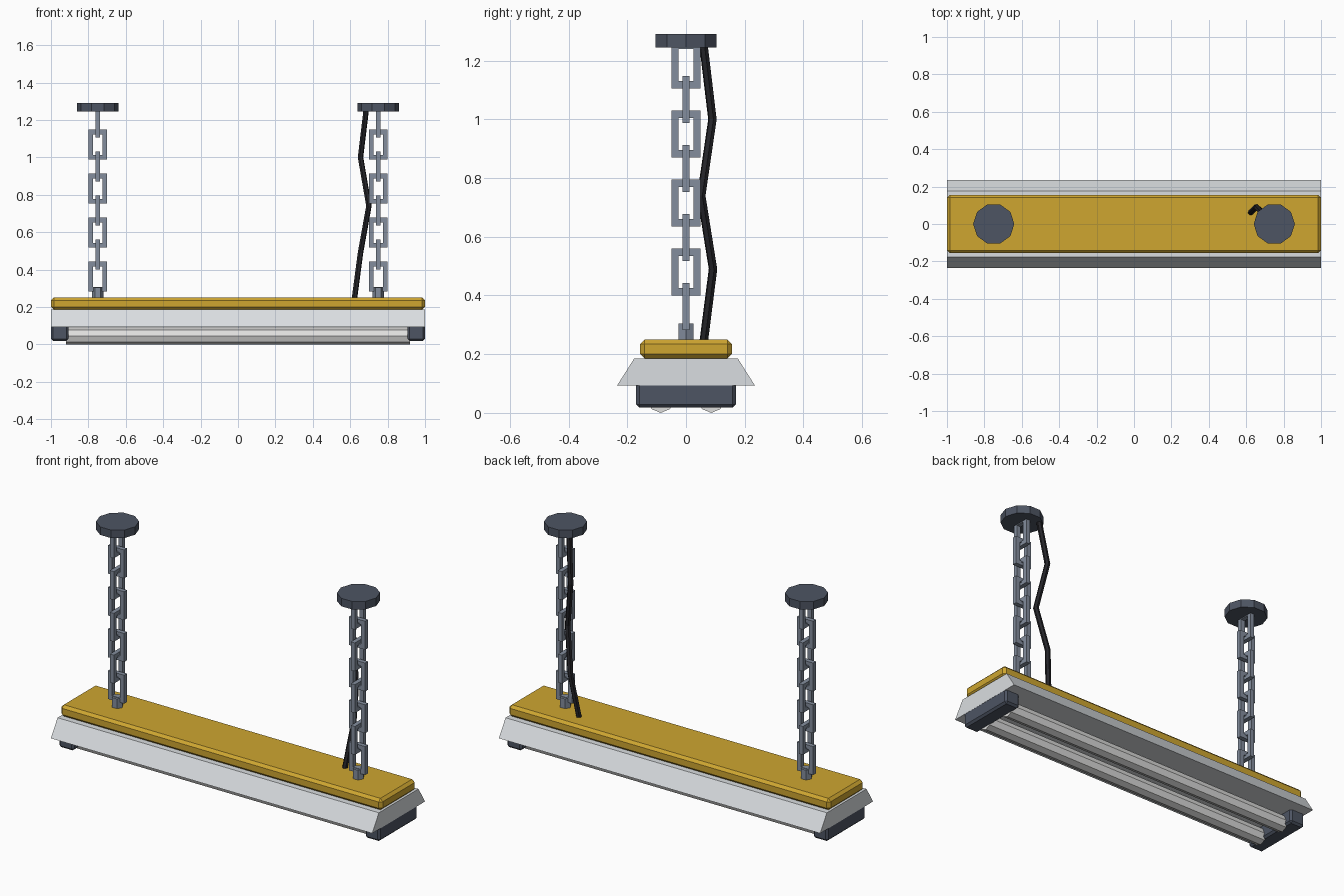
import bpy, bmesh, math
from mathutils import Matrix

if "Cube" in bpy.data.objects:
    bpy.data.objects.remove(bpy.data.objects["Cube"])


def material(name, rgb):
    m = bpy.data.materials.new(name)
    m.diffuse_color = (*rgb, 1)
    m.use_nodes = True
    m.node_tree.nodes["Principled BSDF"].inputs["Base Color"].default_value = m.diffuse_color
    return m


YELLOW = material("yellow paint", (0.62, 0.38, 0.03))
WHITE = material("reflector white", (0.70, 0.73, 0.75))
TUBE = material("tube glass", (0.74, 0.74, 0.73))
DARK = material("dark slate", (0.075, 0.09, 0.125))
STEEL = material("chain steel", (0.23, 0.27, 0.34))
BLACK = material("black rubber", (0.018, 0.018, 0.022))


def finish(name, bm, mat):
    bmesh.ops.recalc_face_normals(bm, faces=bm.faces)
    me = bpy.data.meshes.new(name)
    bm.to_mesh(me)
    bm.free()
    me.materials.append(mat)
    ob = bpy.data.objects.new(name, me)
    bpy.context.collection.objects.link(ob)
    return ob


def box(name, lo, hi, mat, bevel):
    bm = bmesh.new()
    bmesh.ops.create_cube(bm, size=1)
    for v in bm.verts:
        v.co = [(a + b) / 2 + c * (b - a) for a, b, c in zip(lo, hi, v.co)]
    bmesh.ops.bevel(bm, geom=bm.edges[:], offset=bevel, segments=1, affect='EDGES')
    return finish(name, bm, mat)


def cylinder(name, centre, radius, length, sides, mat, along_x=False):
    bm = bmesh.new()
    turn = Matrix.Rotation(math.pi / 2, 4, 'Y') if along_x else Matrix()
    # first vertex points along +y
    m = Matrix.Translation(centre) @ turn @ Matrix.Rotation(math.pi / 2, 4, 'Z')
    bmesh.ops.create_cone(bm, cap_ends=True, segments=sides, radius1=radius,
                          radius2=radius, depth=length, matrix=m)
    return finish(name, bm, mat)


def extrude_x(name, profile, x0, x1, mat):
    bm = bmesh.new()
    face = bm.faces.new([bm.verts.new((x0, y, z)) for y, z in profile])
    r = bmesh.ops.extrude_face_region(bm, geom=[face])
    for v in r['geom']:
        if isinstance(v, bmesh.types.BMVert):
            v.co.x = x1
    return finish(name, bm, mat)


def chain_link(name, x, z, across_x):
    """Square-cut rectangular ring."""
    t, w, h = 0.0125, 0.05, 0.08
    bm = bmesh.new()
    rings = []
    for a, b, d in ((w, h, -t), (w, h, t), (w - 2 * t, h - 2 * t, t), (w - 2 * t, h - 2 * t, -t)):
        rings.append([bm.verts.new((x + i * a, d, z + j * b) if across_x else (x + d, i * a, z + j * b))
                      for i, j in ((-1, -1), (1, -1), (1, 1), (-1, 1))])
    for k in range(4):
        p, q = rings[k], rings[(k + 1) % 4]
        for i in range(4):
            j = (i + 1) % 4
            bm.faces.new((p[i], p[j], q[j], q[i]))
    return finish(name, bm, STEEL)


# Fixture body
box("housing", (-1, -0.156, 0.185), (1, 0.156, 0.25), YELLOW, 0.015)
extrude_x("reflector", [(-0.235, 0.093), (0.235, 0.093), (0.176, 0.186), (-0.176, 0.186)], -1, 1, WHITE)
for side, sx in (("left", -1), ("right", 1)):
    xs = sorted((sx * 0.907, sx * 0.999))
    box(f"{side}_end_cap", (xs[0], -0.17, 0.018), (xs[1], 0.17, 0.15), DARK, 0.011)
for side, y in (("front", -0.086), ("back", 0.086)):
    cylinder(f"{side}_tube", (0, y, 0.045), 0.045, 1.84, 8, TUBE, along_x=True)

# Hanging chains with ceiling mounts
for side, x in (("left", -0.75), ("right", 0.75)):
    cylinder(f"{side}_ceiling_mount", (x, 0, 1.2675), 0.11, 0.045, 10, DARK)
    cylinder(f"{side}_chain_base", (x, 0, 0.275), 0.03, 0.06, 6, STEEL)
    for i in range(8):
        chain_link(f"{side}_chain_link_{i + 1}", x, 0.3625 + i * 0.1175, i % 2 == 0)

# Power cable
curve = bpy.data.curves.new("power_cable", 'CURVE')
curve.dimensions = '3D'
curve.bevel_depth = 0.015
curve.bevel_resolution = 1
curve.use_fill_caps = True
path = [(0.622, 0.06, 0.24), (0.655, 0.092, 0.49), (0.70, 0.052, 0.74),
        (0.655, 0.09, 1.0), (0.685, 0.06, 1.25)]
spline = curve.splines.new('POLY')
spline.points.add(len(path) - 1)
for p, co in zip(spline.points, path):
    p.co = (*co, 1)
spline.use_smooth = False
curve.materials.append(BLACK)
bpy.context.collection.objects.link(bpy.data.objects.new("power_cable", curve))
